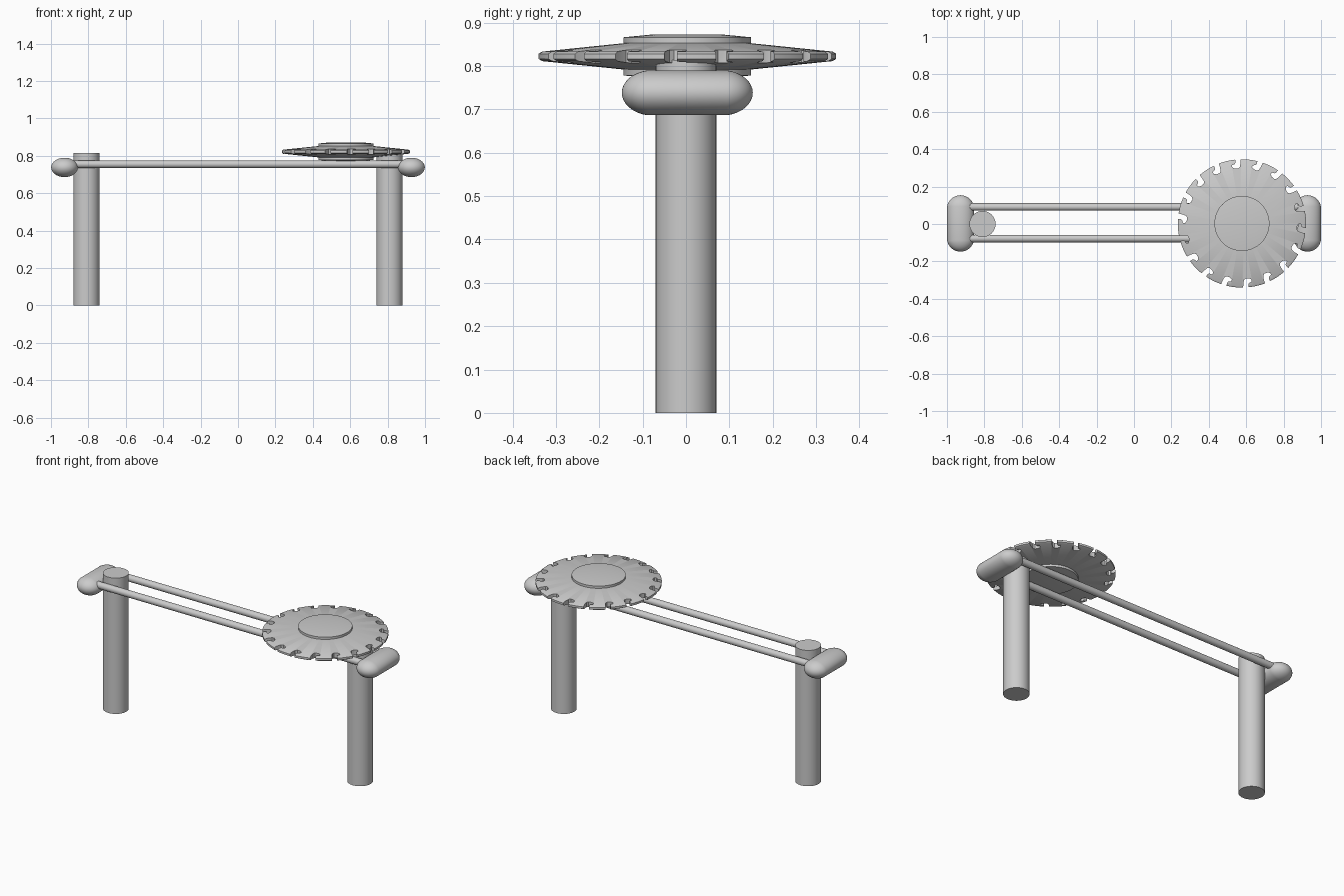
import bpy, bmesh, math
from math import cos, sin, radians, pi

if "Cube" in bpy.data.objects:
    bpy.data.objects.remove(bpy.data.objects["Cube"])

metal = bpy.data.materials.new("light_grey")
metal.diffuse_color = (0.6, 0.6, 0.6, 1)
metal.use_nodes = True
metal.node_tree.nodes["Principled BSDF"].inputs["Base Color"].default_value = metal.diffuse_color


def finish(name, bm, loc=(0, 0, 0), scale=(1, 1, 1), smooth=True):
    bmesh.ops.recalc_face_normals(bm, faces=bm.faces)
    me = bpy.data.meshes.new(name)
    bm.to_mesh(me)
    bm.free()
    me.materials.append(metal)
    ob = bpy.data.objects.new(name, me)
    bpy.context.collection.objects.link(ob)
    ob.location, ob.scale = loc, scale
    if smooth:
        smooth_object(ob)
    return ob


def activate(ob):
    bpy.ops.object.select_all(action='DESELECT')
    ob.select_set(True)
    bpy.context.view_layer.objects.active = ob


def smooth_object(ob):
    activate(ob)
    bpy.ops.object.shade_smooth_by_angle(angle=radians(30))


def lathe(profile, seg):
    """Revolve (radius, z) points around z; radius 0 closes the ends."""
    bm = bmesh.new()
    rings = []
    for r, z in profile:
        n = 1 if r == 0 else seg
        rings.append([bm.verts.new((r * cos(2 * pi * i / seg), r * sin(2 * pi * i / seg), z))
                      for i in range(n)])
    for a, b in zip(rings, rings[1:]):
        for i in range(seg):
            j = (i + 1) % seg
            loop = [a[i % len(a)], a[j % len(a)], b[j % len(b)], b[i % len(b)]]
            bm.faces.new(list(dict.fromkeys(loop)))
    return bm


# Support posts and rounded end bumpers
for side, s in (("left", -1), ("right", 1)):
    finish(side + "_post", lathe([(0, 0), (0.07, 0), (0.07, 0.814), (0, 0.814)], 48),
           (s * 0.81, 0, 0))
    R, half = 0.0725, 0.0785
    arc = [radians(a) for a in range(-90, 91, 10)]
    pill = [(R * cos(a) if abs(a) < 1.57 else 0, R * sin(a) + (half if a > 0 else -half))
            for a in arc if a != 0]
    bumper = finish(side + "_bumper", lathe(pill, 40), (s * 0.9275, 0.003, 0.738), (1, 0.725, 1))
    bumper.rotation_euler = (radians(90), 0, 0)

# Twin rails
for name, y in (("front_rail", -0.078), ("back_rail", 0.091)):
    rail = finish(name, lathe([(0, -0.88), (0.02, -0.88), (0.02, 0.88), (0, 0.88)], 24), (0, y, 0.755))
    rail.rotation_euler = (0, radians(90), 0)

# Saw blade: thin double cone with hooked notches cut round the rim
CX, CY, CZ, TEETH = 0.577, 0.003, 0.822, 18
half_blade = [(0.343, 0.006), (0.335, 0.011), (0.14, 0.031), (0, 0.031)]
blade = finish("saw_blade",
               lathe([(r, -z) for r, z in reversed(half_blade)] + half_blade, 108),
               (CX, CY, CZ), smooth=False)

notch = [(-3.2, 0.37), (2.0, 0.37), (2.0, 0.328), (2.8, 0.320), (5.5, 0.316),
         (5.8, 0.305), (3.5, 0.296), (0.0, 0.294), (-1.8, 0.302), (-2.6, 0.32)]
bm = bmesh.new()
for k in range(TEETH):
    pts = [(r * cos(radians(a + 14 + k * 360 / TEETH)), r * sin(radians(a + 14 + k * 360 / TEETH)))
           for a, r in notch]
    low = [bm.verts.new((x, y, -0.1)) for x, y in pts]
    top = [bm.verts.new((x, y, 0.1)) for x, y in pts]
    bm.faces.new(low)
    bm.faces.new(top)
    for i in range(len(pts)):
        j = (i + 1) % len(pts)
        bm.faces.new((low[i], low[j], top[j], top[i]))
cutter = finish("notch_cutter", bm, (CX, CY, CZ), smooth=False)
cutter.hide_render = True
mod = blade.modifiers.new("notches", 'BOOLEAN')
mod.operation, mod.solver, mod.object = 'DIFFERENCE', 'EXACT', cutter
activate(blade)
bpy.ops.object.modifier_apply(modifier=mod.name)
bpy.data.objects.remove(cutter)
smooth_object(blade)

# Hub clamped through the blade, slightly domed on both faces
half_hub = [(0.147, 0.044), (0.085, 0.05), (0, 0.05)]
finish("blade_hub", lathe([(r, -z) for r, z in reversed(half_hub)] + half_hub, 64), (CX, CY, CZ))
